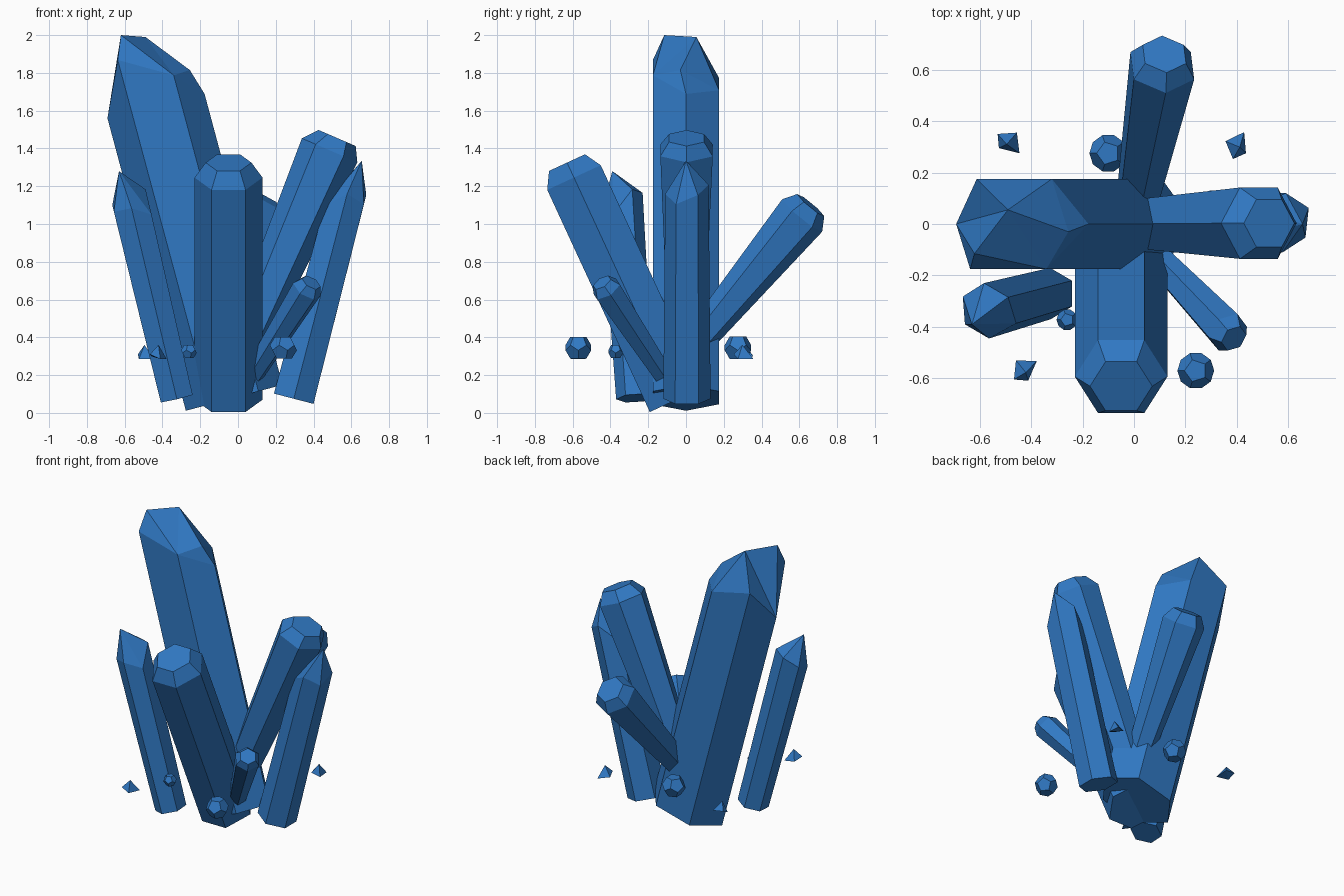
import bpy, bmesh, math
from mathutils import Vector

if "Cube" in bpy.data.objects:
    bpy.data.objects.remove(bpy.data.objects["Cube"])

mat = bpy.data.materials.new("blue_crystal")
mat.diffuse_color = (0.03, 0.19, 0.55, 1)
mat.use_nodes = True
mat.node_tree.nodes["Principled BSDF"].inputs["Base Color"].default_value = mat.diffuse_color


def finish(name, bm):
    bmesh.ops.recalc_face_normals(bm, faces=bm.faces)
    me = bpy.data.meshes.new(name)
    bm.to_mesh(me)
    bm.free()
    me.materials.append(mat)
    ob = bpy.data.objects.new(name, me)
    bpy.context.collection.objects.link(ob)


def prism(base, shoulder, r0, r1, ref, lift=(0,) * 6, squash=1.0):
    """Six-sided shaft; returns bmesh, shoulder ring and ring maker."""
    base, shoulder = Vector(base), Vector(shoulder)
    d = (shoulder - base).normalized()
    u = Vector(ref)
    u = (u - d * u.dot(d)).normalized()
    v = d.cross(u)
    bm = bmesh.new()

    def ring(c, r, up=(0,) * 6):
        out = []
        for k in range(6):
            a = k * math.pi / 3
            out.append(bm.verts.new(Vector(c) + u * r * math.cos(a)
                                    + v * r * squash * math.sin(a) + d * up[k]))
        return out
    lo, hi = ring(base, r0), ring(shoulder, r1, lift)
    bm.faces.new(lo)
    bridge(bm, lo, hi)
    return bm, hi, ring


def bridge(bm, a, b):
    for k in range(6):
        j = (k + 1) % 6
        bm.faces.new((a[k], a[j], b[j], b[k]))


def flat_crystal(name, base, shoulder, r0, r1, ref, top, rt):
    bm, hi, ring = prism(base, shoulder, r0, r1, ref)
    cap = ring(top, rt)
    bridge(bm, hi, cap)
    bm.faces.new(cap)
    finish(name, bm)


def pointed_crystal(name, base, shoulder, r0, r1, ref, tip, lift):
    bm, hi, ring = prism(base, shoulder, r0, r1, ref, lift)
    t = bm.verts.new(tip)
    for k in range(6):
        bm.faces.new((hi[k], hi[(k + 1) % 6], t))
    finish(name, bm)


# Tall main crystal with a broken three-peaked tip
bm, h, ring = prism((-.02, 0, .08), (-.02 - .259 * 1.7, 0, .08 + .966 * 1.7), .265, .265, (1, 0, 0),
                    (-.106, -.05, .088, -.097, .187, .032), .763)
p1, p2, p3 = (bm.verts.new(c) for c in
              ((-.62, -.115, 2.0), (-.49, .055, 1.99), (-.255, -.03, 1.815)))
R, BR, BL, L, FL, FR = h
for f in ((L, FL, p1), (FL, FR, p1), (p1, FR, p2), (p1, p2, L), (p2, BL, L),
          (p2, BR, BL), (p2, p3, BR), (p2, FR, p3), (p3, FR, R), (p3, R, BR)):
    bm.faces.new(f)
finish("main_crystal", bm)

# Flat-topped crystals
X, Y = (1, 0, 0), (0, 1, 0)
flat_crystal("front_crystal", (-.05, -.05, .07), (-.05, -.593, 1.246), .18, .18, X,
             (-.05, -.63, 1.325), .121)
flat_crystal("right_crystal", (.005, 0, .28), (.485, .003, 1.39), .104, .16, X,
             (.525, .003, 1.455), .107)
flat_crystal("back_crystal", (0, .03, .34), (.11, .615, 1.045), .08, .137, Y,
             (.118, .66, 1.10), .093)
flat_crystal("small_crystal", (.06, -.1, .17), (.365, -.42, .655), .055, .083, X,
             (.388, -.445, .69), .055)

# Pointed crystals
pointed_crystal("right_pointed_crystal", (.295, .005, .075), (.57, .005, 1.13), .125, .115, Y,
                (.655, 0, 1.335), (.08, -.05, -.06, .03, 0, .05))
pointed_crystal("left_pointed_crystal", (-.325, -.27, .078), (-.565, -.335, 1.09), .1, .11, Y,
                (-.63, -.39, 1.28), (.07, .03, 0, 0, -.06, .07))

# Twelve-faced floating gems: hull of icosahedron face centres
for i, (c, r) in enumerate((((.24, -.57, .345), .073), ((-.1, .275, .345), .075),
                            ((-.26, -.372, .325), .042))):
    ico = bmesh.new()
    bmesh.ops.create_icosphere(ico, subdivisions=1, radius=1)
    bm = bmesh.new()
    for f in ico.faces:
        bm.verts.new(Vector(c) + f.calc_center_median().normalized() * r)
    ico.free()
    bmesh.ops.convex_hull(bm, input=bm.verts)
    bmesh.ops.dissolve_limit(bm, angle_limit=.1, verts=bm.verts, edges=bm.edges)
    finish(f"round_gem_{i + 1}", bm)

# Small pointed shards
shape = ((-.04, .03, -.01), (.035, .035, -.02), (.045, -.045, -.035),
         (-.035, -.025, -.035), (-.005, -.01, .04))
for i, (x, y, a) in enumerate(((-.49, .32, 0), (.4, .3, 1.9), (-.43, -.57, 1.4))):
    bm = bmesh.new()
    ca, sa = math.cos(a), math.sin(a)
    for p in shape:
        bm.verts.new((x + p[0] * ca - p[1] * sa, y + p[0] * sa + p[1] * ca, .32 + p[2]))
    bmesh.ops.convex_hull(bm, input=bm.verts)
    finish(f"shard_{i + 1}", bm)
